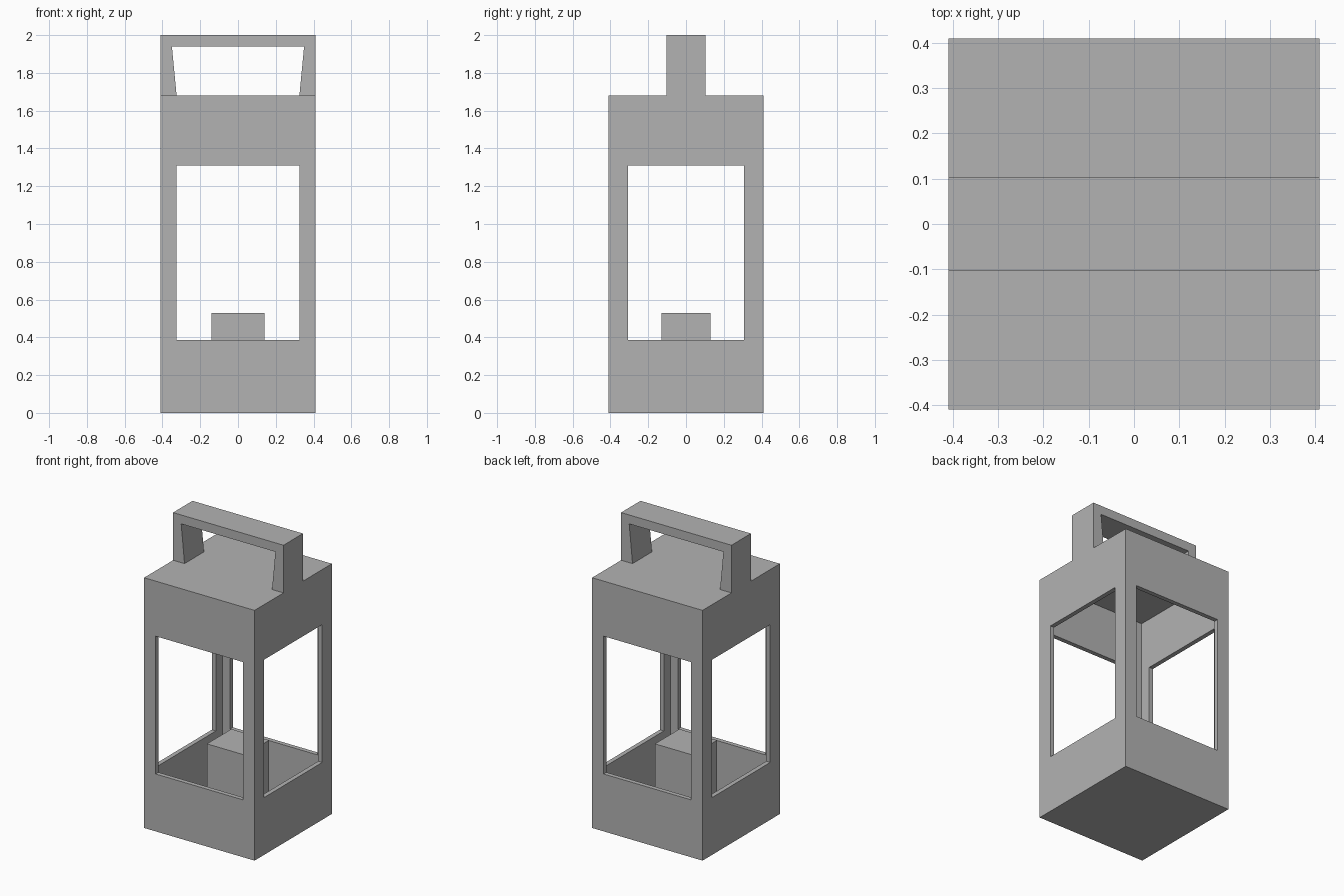
import bpy
import bmesh

old = bpy.data.objects.get("Cube")
if old:
    bpy.data.objects.remove(old, do_unlink=True)

grey = bpy.data.materials.new("plain grey")
grey.use_nodes = True
colour = (0.45, 0.45, 0.45, 1)
grey.diffuse_color = colour
grey.node_tree.nodes["Principled BSDF"].inputs["Base Color"].default_value = colour

HALF = 0.41       # half width of the body
WALL = 0.03       # wall thickness
BODY_TOP = 1.68


def extrude_profile(name, points, half_depth):
    """Solid from an x-z outline, extruded along y about the centre."""
    bm = bmesh.new()
    face = bm.faces.new([bm.verts.new((x, -half_depth, z)) for x, z in points])
    grown = bmesh.ops.extrude_face_region(bm, geom=[face])["geom"]
    moved = [v for v in grown if isinstance(v, bmesh.types.BMVert)]
    bmesh.ops.translate(bm, verts=moved, vec=(0, 2 * half_depth, 0))
    bmesh.ops.recalc_face_normals(bm, faces=bm.faces)
    mesh = bpy.data.meshes.new(name)
    bm.to_mesh(mesh)
    bm.free()
    mesh.materials.append(grey)
    obj = bpy.data.objects.new(name, mesh)
    bpy.context.collection.objects.link(obj)
    return obj


def box(name, hx, hy, low, high):
    return extrude_profile(name, [(-hx, low), (hx, low), (hx, high), (-hx, high)], hy)


def cut(target, cutter):
    """Subtract the cutter from the target and discard it."""
    cutter.hide_render = True
    mod = target.modifiers.new("cut", "BOOLEAN")
    mod.operation = "DIFFERENCE"
    mod.solver = "EXACT"
    mod.object = cutter
    bpy.context.view_layer.objects.active = target
    bpy.ops.object.modifier_apply(modifier=mod.name)
    bpy.data.objects.remove(cutter, do_unlink=True)


# Hollow body with a window through each side
body = box("lantern_body", HALF, HALF, 0, BODY_TOP)
inner = HALF - WALL
cut(body, box("cavity_cutter", inner, inner, WALL, BODY_TOP - WALL))
cut(body, box("front_window_cutter", 0.325, 0.6, 0.385, 1.31))
cut(body, box("side_window_cutter", 0.6, 0.308, 0.385, 1.31))

# Square candle standing on the inner floor
box("candle", 0.14, 0.13, WALL, 0.53)

# Carrying handle with tapered legs
right_half = [(0.325, BODY_TOP), (HALF, BODY_TOP), (HALF, 2.0)]
left_half = [(-x, z) for x, z in reversed(right_half)]
extrude_profile("handle", right_half + left_half + [(-0.35, 1.94), (0.35, 1.94)], 0.103)
